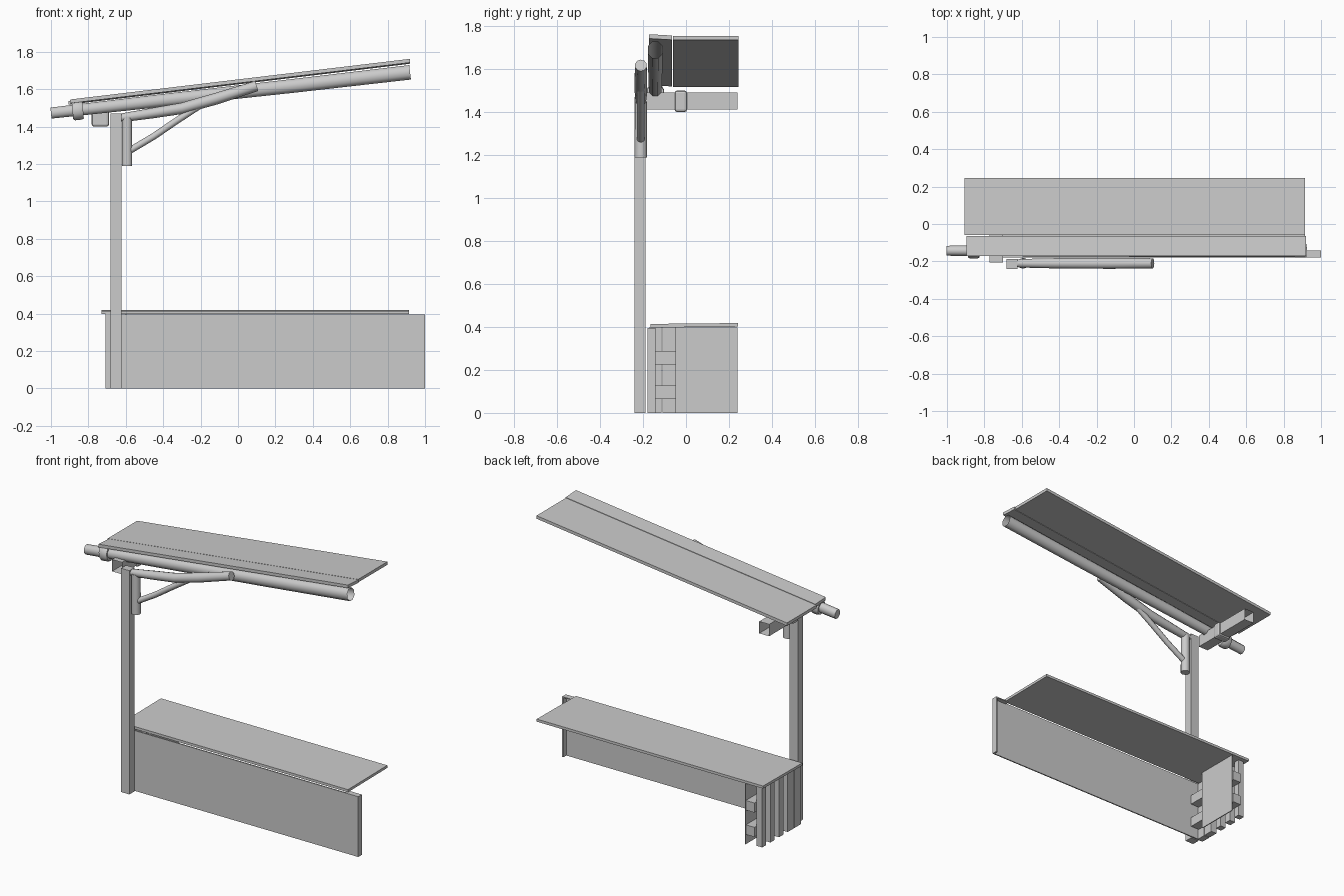
import bpy, bmesh, math
from mathutils import Vector

cube = bpy.data.objects.get("Cube")
if cube:
    bpy.data.objects.remove(cube, do_unlink=True)

# One plain grey timber colour
grey = bpy.data.materials.new("timber_grey")
grey.use_nodes = True
GREY = (0.6, 0.6, 0.6, 1)
grey.diffuse_color = GREY
grey.node_tree.nodes["Principled BSDF"].inputs["Base Color"].default_value = GREY


def finish(name, bm, smooth=False):
    mesh = bpy.data.meshes.new(name)
    for f in bm.faces:
        f.smooth = smooth
    bm.to_mesh(mesh)
    bm.free()
    if smooth:
        mesh.set_sharp_from_angle(angle=math.radians(50))
    mesh.materials.append(grey)
    ob = bpy.data.objects.new(name, mesh)
    bpy.context.collection.objects.link(ob)
    return ob


def box(name, x, y, z, rise=0.0, tilt=0.0, open_axis=None):
    """Box from ranges; rise shears it up along x, tilt along y;
    open_axis removes the two end faces on that axis."""
    bm = bmesh.new()
    bmesh.ops.create_cube(bm, size=1)
    if open_axis is not None:
        ends = [f for f in bm.faces if abs(f.normal[open_axis]) > 0.9]
        bmesh.ops.delete(bm, geom=ends, context='FACES_ONLY')
    for v in bm.verts:
        fx, fy, fz = (c + 0.5 for c in v.co)
        v.co = (x[0] + (x[1] - x[0]) * fx,
                y[0] + (y[1] - y[0]) * fy,
                z[0] + (z[1] - z[0]) * fz + rise * fx + tilt * fy)
    return finish(name, bm)


def log(name, path, y, sides=10, caps=True, squash=1.0):
    """Round timber swept along (x, z, radius) points in the plane y."""
    bm = bmesh.new()
    rings = []
    for i, (x, z, r) in enumerate(path):
        a, b = path[max(i - 1, 0)], path[min(i + 1, len(path) - 1)]
        d = Vector((b[0] - a[0], 0, b[1] - a[1])).normalized()
        side = Vector((0, 1, 0))
        up = d.cross(side)
        ring = []
        for k in range(sides):
            t = 2 * math.pi * (k + 0.5) / sides
            ring.append(bm.verts.new(Vector((x, y, z)) + side * r * squash * math.cos(t)
                                     + up * r * math.sin(t)))
        rings.append(ring)
    for r0, r1 in zip(rings, rings[1:]):
        for k in range(sides):
            n = (k + 1) % sides
            bm.faces.new((r0[k], r0[n], r1[n], r1[k]))
    if caps:
        bm.faces.new(rings[0])
        bm.faces.new(rings[-1])
    bmesh.ops.recalc_face_normals(bm, faces=bm.faces)
    return finish(name, bm, True)


# Sloping roof boards
box("roof_board_back", (-0.905, 0.915), (-0.06, 0.245), (1.517, 1.537), rise=0.218)
box("roof_board_front", (-0.895, 0.92), (-0.172, -0.064), (1.525, 1.545), rise=0.217, tilt=-0.006)

# Main roof beam with a binding near its low end
log("roof_beam", [(-1, 1.472, 0.032), (-0.4, 1.54, 0.037), (0.3, 1.618, 0.04), (0.92, 1.69, 0.042)],
    -0.143, sides=8, caps=False, squash=0.9)
log("roof_beam_cap", [(-1.0, 1.472, 0.032), (-0.99, 1.473, 0.032)], -0.143, sides=8, squash=0.9)
log("beam_binding", [(-0.885, 1.483, 0.046), (-0.875, 1.484, 0.051),
                     (-0.84, 1.488, 0.051), (-0.828, 1.489, 0.046)], -0.143, squash=0.85)

# Hollow cross beam with its binding
box("cross_beam", (-0.772, -0.7), (-0.205, 0.24), (1.412, 1.49), open_axis=1)
binding = box("cross_beam_binding", (-0.782, -0.69), (-0.053, 0.005), (1.4, 1.5))
bevel = binding.modifiers.new("soft_edges", 'BEVEL')
bevel.width = 0.012
bevel.segments = 2

# Post, short prop, curved bracket and diagonal brace
box("post", (-0.682, -0.622), (-0.24, -0.188), (0, 1.47))
bm = bmesh.new()
bmesh.ops.create_cone(bm, cap_ends=True, segments=10, radius1=0.029, radius2=0.028, depth=0.26)
bmesh.ops.translate(bm, verts=bm.verts, vec=(-0.593, -0.21, 1.318))
finish("short_prop", bm, True)
log("bracket_log", [(-0.66, 1.445, 0.018), (-0.6, 1.45, 0.024), (-0.45, 1.473, 0.028),
                    (-0.3, 1.497, 0.03), (-0.12, 1.548, 0.031), (0.1, 1.617, 0.028)], -0.21)
log("diagonal_brace", [(-0.59, 1.265, 0.018), (-0.45, 1.348, 0.018),
                       (-0.33, 1.43, 0.018), (-0.2, 1.515, 0.018)], -0.21)

# Counter top and front wall with end returns
box("counter_top", (-0.73, 0.915), (-0.165, 0.243), (0.397, 0.414), tilt=0.004)
box("counter_front", (-0.708, 0.998), (-0.18, -0.172), (0, 0.396))
box("counter_front_return", (0.99, 1.0), (-0.18, -0.143), (0, 0.396))
box("counter_front_lip", (0.9, 1.0), (-0.18, -0.143), (0.39, 0.396))

# Slatted counter end: inner panel, rails and upright boards
box("end_panel", (-0.602, -0.596), (-0.05, 0.24), (0, 0.397))
for i, z in enumerate((0.065, 0.225)):
    box(f"end_rail_{i + 1}", (-0.665, -0.603), (-0.165, 0.24), (z, z + 0.063))
for i, (y0, y1) in enumerate(((-0.172, -0.115), (-0.11, -0.045), (0.0, 0.045), (0.09, 0.135), (0.18, 0.22))):
    box(f"end_slat_{i + 1}", (-0.708, -0.666), (y0, y1), (0, 0.397))
